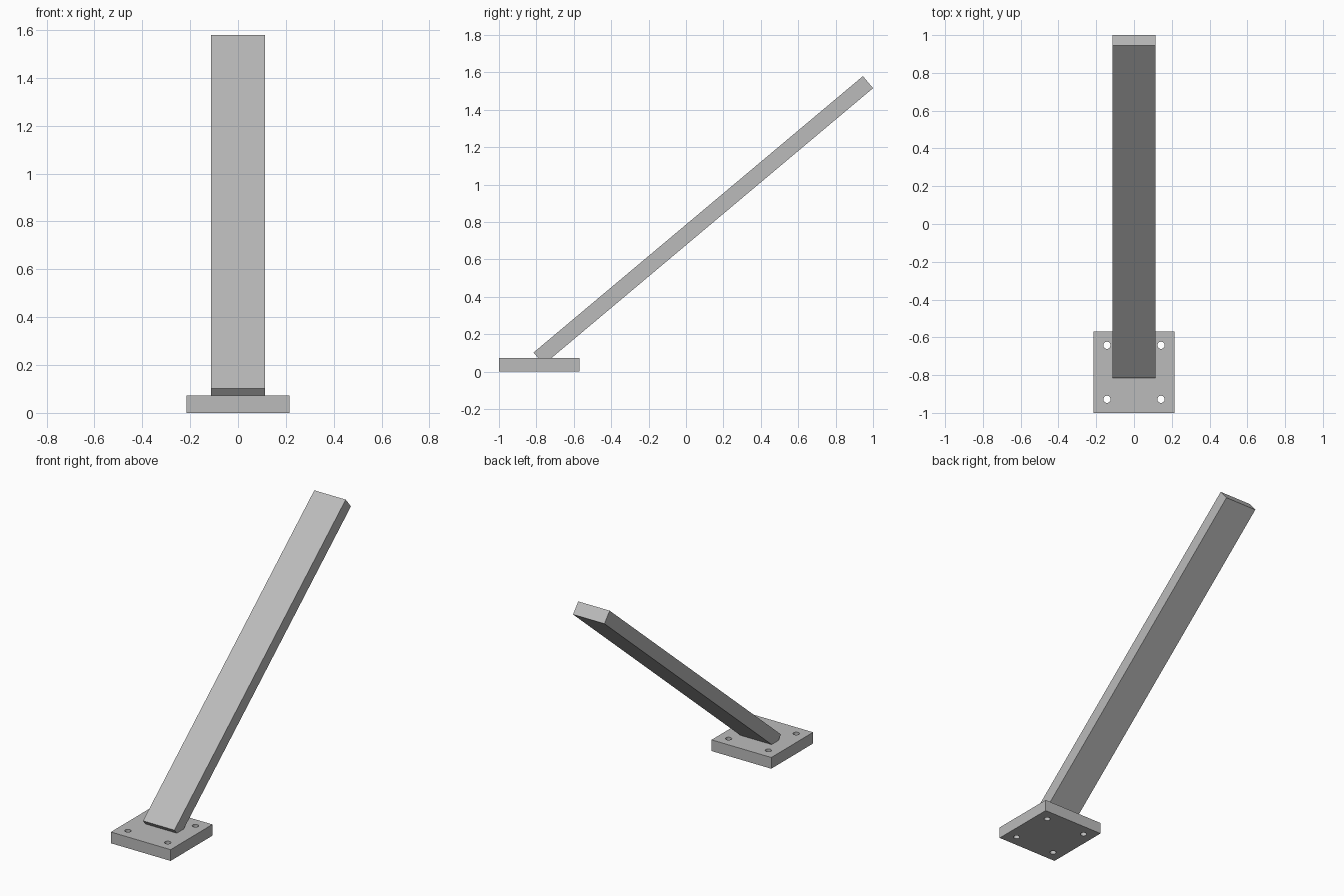
import bpy, bmesh
from math import radians, sin, cos
from mathutils import Vector

old = bpy.data.objects.get("Cube")
if old:
    bpy.data.objects.remove(old, do_unlink=True)

grey = bpy.data.materials.new("plain grey")
grey.use_nodes = True
grey.diffuse_color = (0.5, 0.5, 0.5, 1)
grey.node_tree.nodes["Principled BSDF"].inputs["Base Color"].default_value = grey.diffuse_color


def finish(bm, name):
    mesh = bpy.data.meshes.new(name)
    bmesh.ops.recalc_face_normals(bm, faces=bm.faces)
    bm.to_mesh(mesh)
    bm.free()
    mesh.materials.append(grey)
    obj = bpy.data.objects.new(name, mesh)
    bpy.context.collection.objects.link(obj)
    return obj


PLATE_SIZE, PLATE_TOP = 0.43, 0.073
PLATE_Y = -1 + PLATE_SIZE / 2

# Square base plate
bm = bmesh.new()
bmesh.ops.create_cube(bm, size=1)
bmesh.ops.scale(bm, vec=(PLATE_SIZE, PLATE_SIZE, PLATE_TOP), verts=bm.verts)
bmesh.ops.translate(bm, vec=(0, PLATE_Y, PLATE_TOP / 2), verts=bm.verts)
plate = finish(bm, "base_plate")

# Four bolt holes drilled through the plate
bm = bmesh.new()
for sx in (-1, 1):
    for sy in (-1, 1):
        hole = bmesh.ops.create_cone(bm, cap_ends=True, segments=32,
                                     radius1=0.019, radius2=0.019, depth=0.3)
        bmesh.ops.translate(bm, vec=(sx * 0.143, PLATE_Y + sy * 0.143, 0),
                            verts=hole["verts"])
drill = finish(bm, "bolt_hole_cutter")
drill.hide_render = True
drill.hide_viewport = True
cut = plate.modifiers.new("bolt holes", "BOOLEAN")
cut.operation = "DIFFERENCE"
cut.solver = "EXACT"
cut.object = drill

# Slanted flat bar, its lower corner trimmed flush with the plate
slope = radians(40)
along = Vector((0, cos(slope), sin(slope)))
across = Vector((0, sin(slope), -cos(slope))) * 0.084
half_width = Vector((0.113, 0, 0))
top = Vector((0, 0.946, 1.58))
bottom = top - along * 2.299

bm = bmesh.new()
profile = [bottom, top, top + across, bottom + across]
face = bm.faces.new([bm.verts.new(p - half_width) for p in profile])
side = bmesh.ops.extrude_face_region(bm, geom=[face])
bmesh.ops.translate(bm, vec=half_width * 2,
                    verts=[v for v in side["geom"] if isinstance(v, bmesh.types.BMVert)])
trim = bmesh.ops.bisect_plane(bm, geom=bm.verts[:] + bm.edges[:] + bm.faces[:],
                              plane_co=(0, 0, PLATE_TOP), plane_no=(0, 0, 1),
                              clear_inner=True)
bmesh.ops.holes_fill(bm, edges=[e for e in bm.edges if e.is_boundary])
finish(bm, "slanted_bar")
